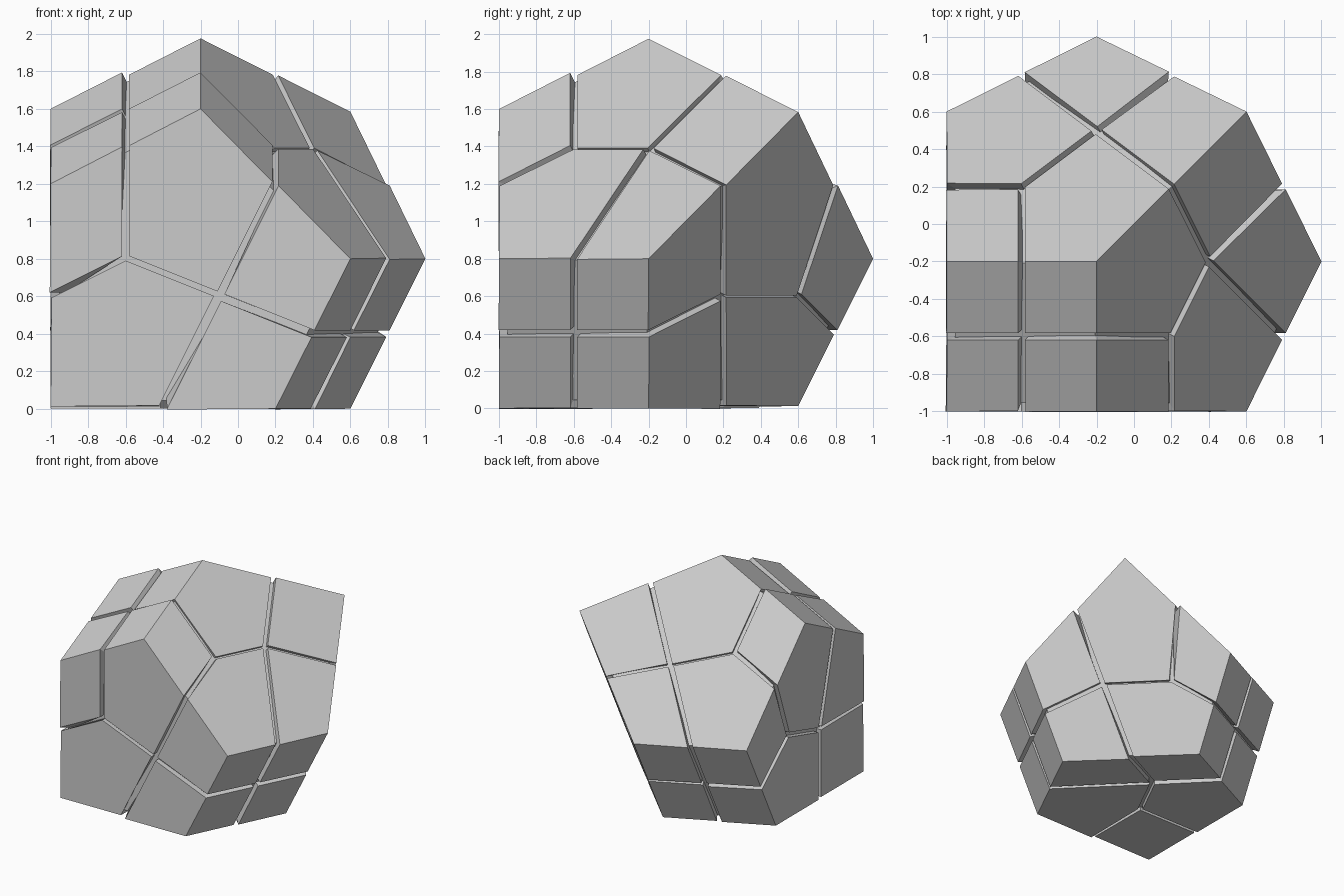
import bpy
import bmesh
from mathutils import Vector

GAP = 0.04      # groove width
DEPTH = 0.045   # groove depth

cube = bpy.data.objects.get("Cube")
if cube:
    bpy.data.objects.remove(cube, do_unlink=True)

grey = bpy.data.materials.new("plain grey")
grey.use_nodes = True
grey.diffuse_color = (0.6, 0.6, 0.6, 1)
grey.node_tree.nodes["Principled BSDF"].inputs["Base Color"].default_value = (0.6, 0.6, 0.6, 1)

# Corners of the solid, centred on the origin
CORNERS = {
    "right": (1, -.2, -.2), "back": (-.2, 1, -.2), "top": (-.2, -.2, 1),
    "shoulder": (.6, .6, .6), "base": (-1, -1, -1),
    "left_top": (-1, -.2, .6), "left_back": (-1, .6, -.2),
    "front_top": (-.2, -1, .6), "front_right": (.6, -1, -.2),
    "bottom_back": (-.2, .6, -1), "bottom_right": (.6, -.2, -1),
    "front_left": (-1, -1, .2), "back_left": (-1, .2, -1),
    "front_bottom": (.2, -1, -1),
}
CORNERS = {name: Vector(co) for name, co in CORNERS.items()}

# Each five-sided face: its corners, then the groove joints by the first corner and in the middle
PENTAGONS = [
    ("left_top top shoulder back left_back", (-.6, .2, .4), (-.2, .5, .3)),
    ("front_top front_right right shoulder top", (.2, -.6, .4), (.4, -.2, .4)),
    ("back shoulder right bottom_right bottom_back", (.1, .6, -.4), (.5, .2, -.4)),
    ("front_left front_top front_right front_bottom base", (-.6, -1, -.2), (-.1, -1, -.4)),
    ("left_back left_top front_left base back_left", (-1, .03, -.28), (-1, -.4, -.4)),
    ("base front_bottom bottom_right bottom_back back_left", (-.4, -.4, -1), (-.2, 0, -1)),
]
# Four-sided faces, with their grooves crossing in the middle
RHOMBI = [
    "top left_top front_left front_top",
    "right front_right front_bottom bottom_right",
    "back bottom_back back_left left_back",
]
# Pieces that sit slightly off
SHIFT = {"top": -.024, "shoulder": -.016, "base": .012, "bottom_back": .012}

cells = {name: [] for name in CORNERS}


def add_cells(names, inner_paths):
    """Share one face out between its corners."""
    pts = [CORNERS[n] for n in names]
    count = len(pts)
    for i, name in enumerate(names):
        after = (pts[i] + pts[(i + 1) % count]) / 2
        before = (pts[i] + pts[i - 1]) / 2
        cells[name].append([pts[i], after, *inner_paths[i], before])


for text, near, mid in PENTAGONS:
    q, p = Vector(near), Vector(mid)
    add_cells(text.split(), [[q], [p, q], [p], [p], [q, p]])
for text in RHOMBI:
    names = text.split()
    centre = sum((CORNERS[n] for n in names), Vector()) / 4
    add_cells(names, [[centre]] * 4)


def make_object(name, bm):
    mesh = bpy.data.meshes.new(name)
    bm.to_mesh(mesh)
    bm.free()
    mesh.materials.append(grey)
    obj = bpy.data.objects.new(name, mesh)
    obj.location.z = 1
    bpy.context.collection.objects.link(obj)
    return obj


# One thick shell piece for each corner
for name, polys in cells.items():
    bm = bmesh.new()
    for poly in polys:
        face = bm.faces.new([bm.verts.new(co) for co in poly])
        face.normal_update()
        if face.normal.dot(face.calc_center_median()) < 0:
            face.normal_flip()
    bmesh.ops.remove_doubles(bm, verts=bm.verts[:], dist=0.001)
    bm.normal_update()
    rim = bmesh.ops.inset_region(bm, faces=bm.faces[:], thickness=GAP / 2,
                                 use_boundary=True, use_even_offset=True)
    bmesh.ops.delete(bm, geom=rim["faces"], context='FACES')
    piece = make_object(name + "_piece", bm)
    piece.location.z += SHIFT.get(name, 0)
    shell = piece.modifiers.new("thickness", 'SOLIDIFY')
    shell.thickness = DEPTH * 1.5
    shell.offset = -1
    shell.use_even_offset = True

# Inner core that forms the groove floors
bm = bmesh.new()
bmesh.ops.create_cube(bm, size=4)
loops = [text.split() for text, _, _ in PENTAGONS] + [text.split() for text in RHOMBI]
for names in loops:
    a, b, c = (CORNERS[n] for n in names[:3])
    normal = (b - a).cross(c - b).normalized()
    if normal.dot(a) < 0:
        normal.negate()
    cut = bmesh.ops.bisect_plane(bm, geom=bm.verts[:] + bm.edges[:] + bm.faces[:],
                                 plane_co=a - normal * DEPTH, plane_no=normal,
                                 clear_outer=True)
    edges = [e for e in cut["geom_cut"] if isinstance(e, bmesh.types.BMEdge)]
    bmesh.ops.contextual_create(bm, geom=edges)
bmesh.ops.recalc_face_normals(bm, faces=bm.faces[:])
make_object("core", bm)
